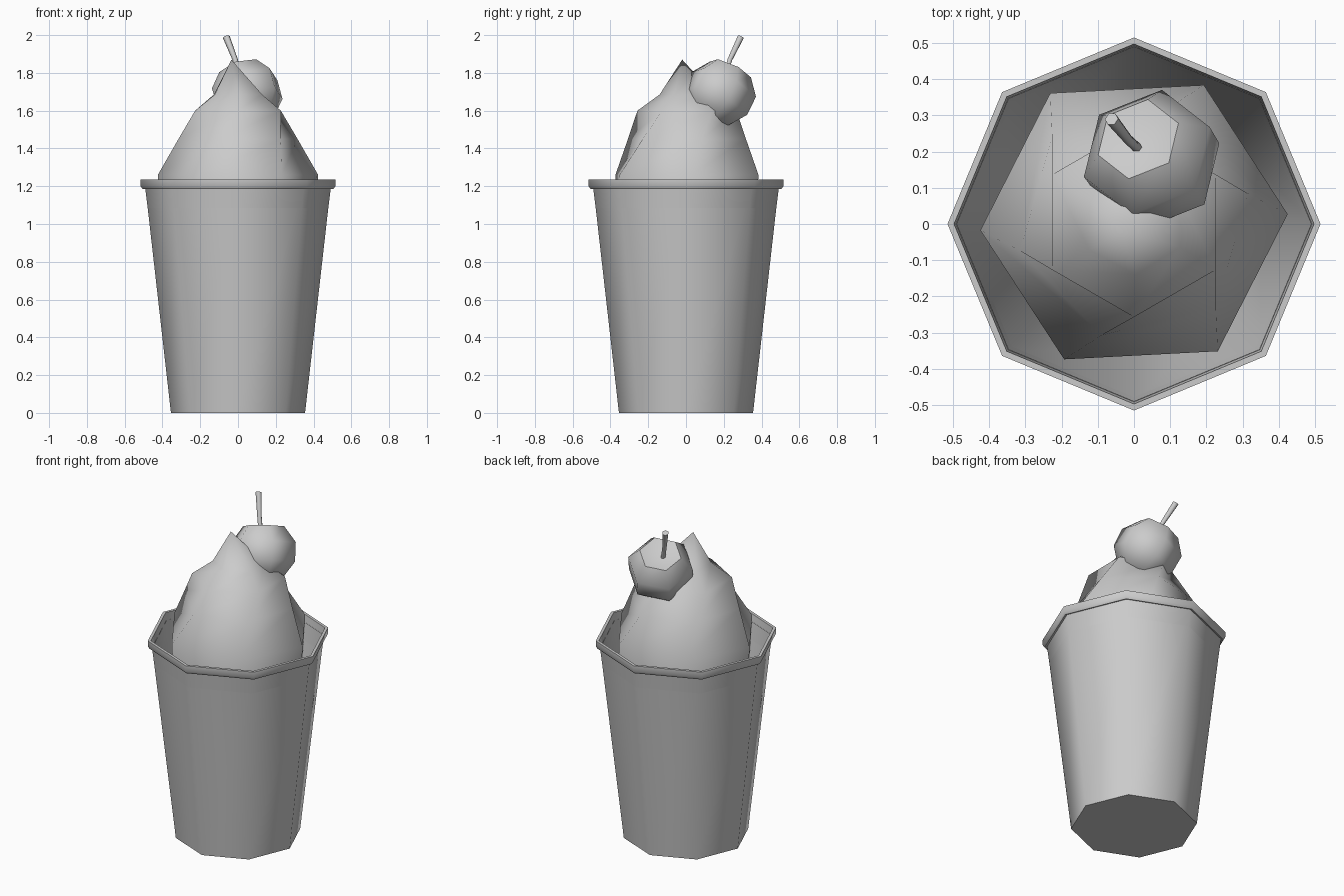
import bpy, bmesh
from math import radians, cos, sin
from mathutils import Vector

if "Cube" in bpy.data.objects:
    bpy.data.objects.remove(bpy.data.objects["Cube"])

GREY = (0.6, 0.6, 0.6, 1)
grey = bpy.data.materials.new("plain grey")
grey.use_nodes = True
grey.diffuse_color = GREY
grey.node_tree.nodes["Principled BSDF"].inputs["Base Color"].default_value = GREY


def ring(centre, radius, sides, turn=0, axis=(0, 0, 1)):
    """Regular polygon around an axis; a zero radius gives a single point."""
    centre = Vector(centre)
    if radius == 0:
        return [centre]
    tilt = Vector((0, 0, 1)).rotation_difference(Vector(axis))
    angles = [radians(turn + 360 * i / sides) for i in range(sides)]
    return [centre + tilt @ Vector((radius * cos(a), radius * sin(a), 0)) for a in angles]


def loft(name, rings, sharp_angle):
    """Skin a series of rings, cap open ends, smooth up to the given angle."""
    bm = bmesh.new()
    loops = [[bm.verts.new(p) for p in r] for r in rings]
    for a, b in zip(loops, loops[1:]):
        n = max(len(a), len(b))
        for i in range(n):
            j = (i + 1) % n
            if len(b) == 1:
                bm.faces.new((a[i], a[j], b[0]))
            elif len(a) == 1:
                bm.faces.new((a[0], b[j], b[i]))
            else:
                bm.faces.new((a[i], a[j], b[j], b[i]))
    for end in (loops[0], loops[-1]):
        if len(end) > 1:
            bm.faces.new(end)
    bmesh.ops.recalc_face_normals(bm, faces=bm.faces)
    for f in bm.faces:
        f.smooth = True
    for e in bm.edges:
        e.smooth = e.calc_face_angle(0) < radians(sharp_angle)
    mesh = bpy.data.meshes.new(name)
    bm.to_mesh(mesh)
    bm.free()
    mesh.materials.append(grey)
    obj = bpy.data.objects.new(name, mesh)
    bpy.context.collection.objects.link(obj)
    return obj


# Eight-sided hollow cup with a rolled rim
cup_profile = [(0.355, 0), (0.49, 1.19), (0.505, 1.185), (0.515, 1.2),
               (0.515, 1.235), (0.497, 1.235), (0.345, 0.03)]
loft("cup", [ring((0, 0, z), r, 8) for r, z in cup_profile], 50)

# Six-sided whipped swirl, twisting as it rises to a point
swirl = [(0.41, 1.0, 3), (0.425, 1.26, 3), (0.325, 1.45, 14),
         (0.262, 1.6, 30), (0.145, 1.685, 32)]
swirl_rings = [ring((0, 0.005, z), r, 6, turn) for r, z, turn in swirl]
swirl_rings.append(ring((-0.035, -0.02, 1.87), 0, 6))
loft("cream", swirl_rings, 65)

# Cherry tilted towards its stem, with a dimple on top
axis = Vector((-0.06, 0.09, 0.2)).normalized()
middle = Vector((0.05, 0.177, 1.69))
cherry = [(0, -0.17), (0.115, -0.145), (0.185, -0.055), (0.188, 0.055),
          (0.12, 0.145), (0, 0.11)]
loft("cherry", [ring(middle + axis * h, r, 6, 20, axis) for r, h in cherry], 65)

# Bent stem
stem = [((0.015, 0.205, 1.77), 0.014), ((-0.015, 0.232, 1.87), 0.014),
        ((-0.062, 0.29, 1.99), 0.019)]
loft("cherry_stem", [ring(p, r, 6, 0, axis) for p, r in stem], 65)
